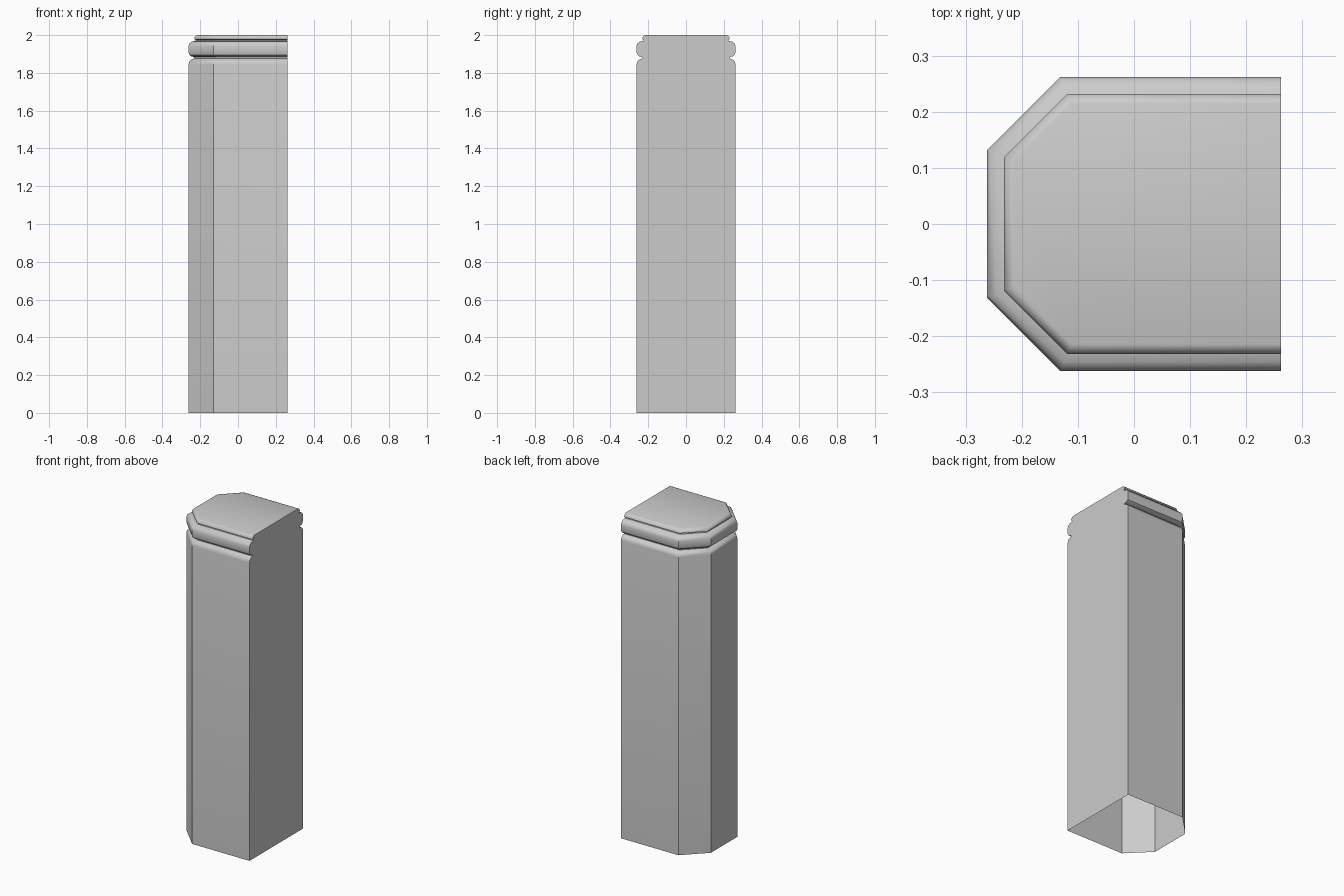
import bpy
import bmesh
import math

if "Cube" in bpy.data.objects:
    bpy.data.objects.remove(bpy.data.objects["Cube"])

H = 0.262      # half width
C = 0.131      # where the chamfered corners start


def outline(d, z, end):
    """Square plan with two chamfered corners, inset by d on all sides but +x."""
    a, b = H - d, C - 0.414 * d
    return [(end, -a, z), (end, a, z), (-b, a, z), (-a, b, z), (-a, -b, z), (-b, -a, z)]


def loft(name, profile, close_top=True):
    bm = bmesh.new()
    rings = [[bm.verts.new(p) for p in outline(*row)] for row in profile]
    for lo, hi in zip(rings, rings[1:]):
        for i in range(6):
            j = (i + 1) % 6
            bm.faces.new((lo[i], lo[j], hi[j], hi[i]))
    if close_top:
        bm.faces.new(rings[-1])
    bm.normal_update()
    mesh = bpy.data.meshes.new(name)
    bm.to_mesh(mesh)
    bm.free()
    ob = bpy.data.objects.new(name, mesh)
    bpy.context.collection.objects.link(ob)
    bpy.ops.object.select_all(action='DESELECT')
    ob.select_set(True)
    bpy.context.view_layer.objects.active = ob
    bpy.ops.object.shade_smooth_by_angle(angle=math.radians(35))
    return ob


# Hollow pillar, open underneath: shaft, groove, rounded band, top slab
# Rows are (inset, height, x of the straight back)
loft("pillar", [
    (0.000, 0.000, H),
    (0.000, 1.845, H),
    (0.003, 1.859, H),
    (0.011, 1.869, H),
    (0.030, 1.876, H),
    (0.030, 1.884, H),
    (0.014, 1.888, H),
    (0.004, 1.896, H),
    (0.000, 1.910, H),
    (0.000, 1.942, H),
    (0.005, 1.956, H),
    (0.016, 1.965, H),
    (0.038, 1.970, H),
    (0.038, 1.975, H),
    (0.030, 1.979, H),
    (0.033, 1.989, H),
    (0.040, 1.997, H),
    (0.048, 2.000, H),
])
